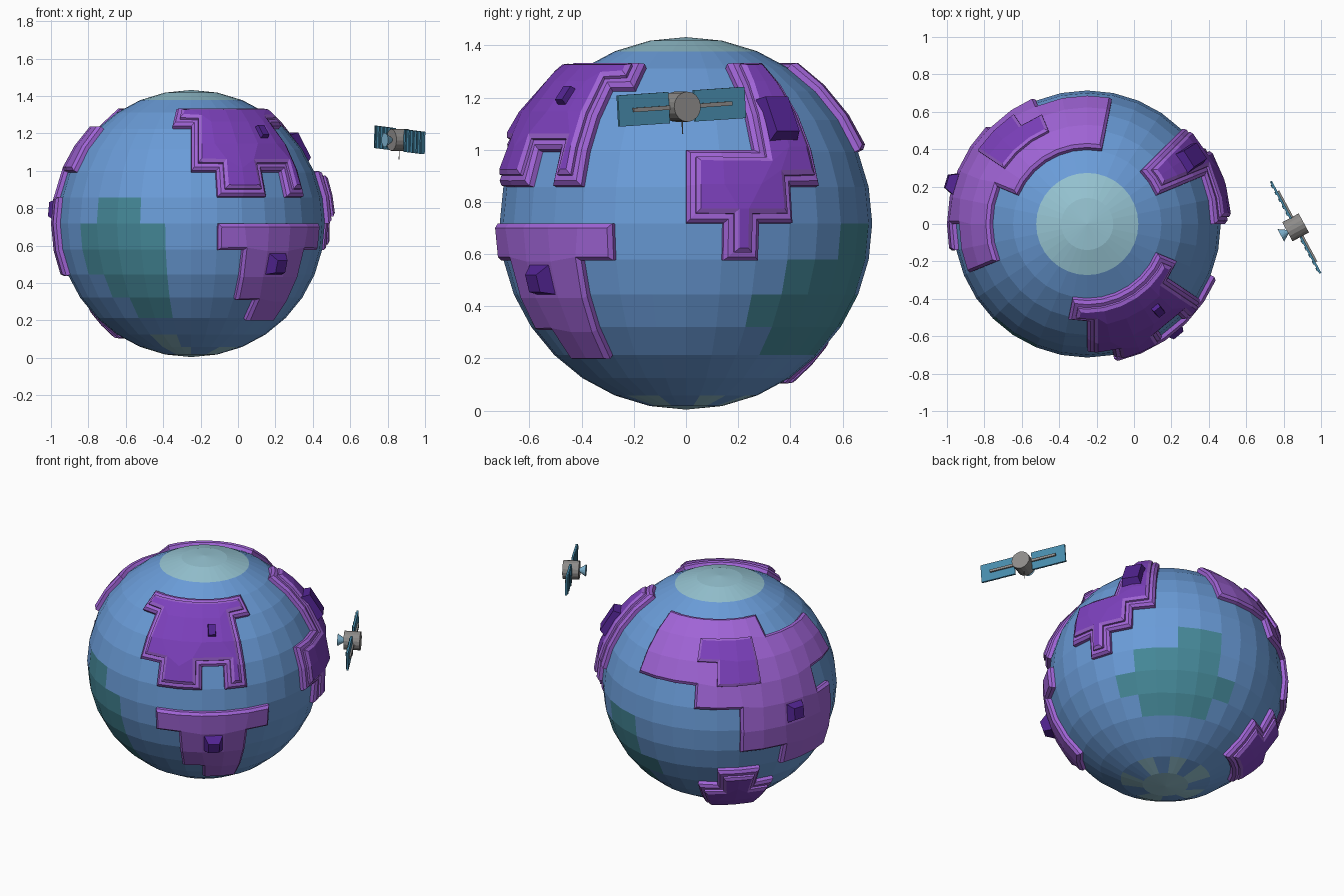
import bpy, bmesh, math
from mathutils import Matrix, Vector

if "Cube" in bpy.data.objects:
    bpy.data.objects.remove(bpy.data.objects["Cube"])

CENTER = Vector((-0.25, 0, 0.718))
R, LOW, HIGH = 0.714, 0.75, 0.772
STEP = math.pi / 16          # 32 segments, 16 rings


def material(name, r, g, b):
    m = bpy.data.materials.new(name)
    lin = [((c / 255 + 0.055) / 1.055) ** 2.4 for c in (r, g, b)]
    m.diffuse_color = (*lin, 1)
    m.use_nodes = True
    m.node_tree.nodes["Principled BSDF"].inputs["Base Color"].default_value = m.diffuse_color
    return m


OCEAN = material("ocean_blue", 106, 156, 216)
SHOAL = material("shoal_teal", 70, 138, 154)
ICE = material("ice_pale", 150, 196, 210)
LAND = material("land_purple", 160, 100, 214)
HILL = material("highland_purple", 124, 64, 188)
PEAK = material("peak_purple", 82, 36, 146)
GREY = material("metal_grey", 142, 140, 138)
PANEL = material("panel_blue", 72, 140, 172)
DISH = material("dish_blue", 130, 185, 215)


def finish(name, bm, mats, location=CENTER):
    me = bpy.data.meshes.new(name)
    bm.to_mesh(me)
    bm.free()
    for m in mats:
        me.materials.append(m)
    ob = bpy.data.objects.new(name, me)
    ob.location = location
    bpy.context.collection.objects.link(ob)
    return ob


def cells(rows):
    """rows: {ring: [(first, last), ...]} -> set of (ring, segment)"""
    return {(i, j % 32) for i, spans in rows.items()
            for a, b in spans for j in range(a, b + 1)}


def point(k, j, r):
    t, p = k * STEP, j * STEP
    return Vector((math.sin(t) * math.cos(p), math.sin(t) * math.sin(p), math.cos(t))) * r


def patch(cell_set, r):
    """Quads of the globe grid; returns bmesh and {cell: face}"""
    bm, verts, faces = bmesh.new(), {}, {}

    def vert(k, j):
        key = (k, 0 if k in (0, 16) else j % 32)
        if key not in verts:
            verts[key] = bm.verts.new(point(*key, r))
        return verts[key]
    for i, j in sorted(cell_set):
        ring = [vert(i, j), vert(i + 1, j), vert(i + 1, j + 1), vert(i, j + 1)]
        faces[i, j] = bm.faces.new(list(dict.fromkeys(ring)))
    bm.normal_update()
    return bm, faces


def terrace(name, rows, start, steps, top):
    """Raise a patch in steps of (inset, radius); rims are land coloured"""
    bm, faces = patch(cells(rows), start)
    inner = list(faces.values())
    for inset, radius in steps:
        bmesh.ops.inset_region(bm, faces=inner, thickness=inset, depth=0,
                               use_boundary=True, use_even_offset=True)
        for v in {v for f in inner for v in f.verts}:
            v.co = v.co.normalized() * radius
        bm.normal_update()
    for f in inner:
        f.material_index = top
    finish(name, bm, [LAND, HILL])


# Globe with ice caps and flat shoals
front_shoal = {7: [(20, 21)], 8: [(19, 22)], 9: [(19, 22)], 10: [(20, 22)], 11: [(21, 22)]}
back_shoal = {8: [(5, 6)], 9: [(3, 6)], 10: [(2, 7)], 11: [(3, 6)]}
south_ice = {13: [(21, 22)], 14: [(1, 2), (5, 6), (9, 11), (15, 17), (21, 23), (27, 29)], 15: [(0, 31)]}
shoals = cells(front_shoal) | cells(back_shoal)
ice = cells(south_ice) | cells({0: [(0, 31)], 1: [(0, 31)]})
bm, faces = patch(cells({i: [(0, 31)] for i in range(16)}), R)
for c, f in faces.items():
    f.material_index = 1 if c in shoals else 2 if c in ice else 0
finish("globe", bm, [OCEAN, SHOAL, ICE])

# Raised continents
low_steps = [(0.001, LOW - 0.014), (0.016, LOW)]
high_steps = low_steps + [(0.02, LOW), (0.001, HIGH - 0.01), (0.018, HIGH)]
terrace("front_continent", {3: [(23, 29)], 4: [(24, 28)], 5: [(24, 28)], 6: [(25, 26), (28, 28)]},
        R, high_steps, 1)
terrace("right_continent", {3: [(2, 3)], 4: [(2, 3)], 5: [(2, 3)], 6: [(0, 3)],
                            7: [(0, 2)], 8: [(1, 1)]}, R, high_steps, 1)
terrace("south_continent", {10: [(11, 12)], 11: [(10, 13)], 12: [(10, 13)]}, R, high_steps, 1)
terrace("lower_front_continent", {8: [(25, 29)], 9: [(26, 28)], 10: [(26, 28)], 11: [(27, 28)]},
        R, low_steps, 0)
terrace("back_continent", {3: [(7, 13)], 4: [(7, 17)], 5: [(7, 17)], 6: [(10, 15)],
                           7: [(12, 16)], 8: [(12, 16)], 9: [(14, 16)]}, R, low_steps, 0)
terrace("back_highland", {4: [(10, 12)], 5: [(11, 12)]}, LOW - 0.002,
        [(0.001, HIGH - 0.008), (0.016, HIGH)], 1)


# Peaks: tapered blocks standing on the continents
def peak(name, ring, seg, width, height, taper, r0, r1):
    n = point(ring, seg, 1)
    east = Vector((0, 0, 1)).cross(n).normalized()
    north = n.cross(east)
    bm = bmesh.new()
    bmesh.ops.create_cube(bm, size=1)
    for v in bm.verts:
        s = 1 if v.co.z < 0 else taper
        r = r0 if v.co.z < 0 else r1
        v.co = east * v.co.x * width * s + north * v.co.y * height * s + n * r
    finish(name, bm, [PEAK])


peak("front_peak", 4.5, 27.5, 0.05, 0.08, 0.85, 0.755, 0.79)
peak("right_peak", 5.2, 2.9, 0.125, 0.19, 0.82, 0.75, 0.805)
peak("lower_front_peak", 9.5, 27.5, 0.12, 0.125, 0.55, 0.735, 0.795)
peak("back_peak", 7.5, 14.5, 0.12, 0.125, 0.6, 0.735, 0.79)

# Satellite: local x = panel direction, y = up, z = away from the globe
SAT = Vector((0.864, -0.018, 1.165))
away = Vector((0.88, 0.475, 0)).normalized()
side = Vector((0.473, -0.878, -0.06)).normalized()
up = away.cross(side).normalized()
AXES = Matrix((side, up, away)).transposed().to_4x4()


def sat_tube(name, r1, r2, depth, offset, mat, sides=16, rot=Matrix()):
    bm = bmesh.new()
    bmesh.ops.create_cone(bm, cap_ends=True, segments=sides, radius1=r1, radius2=r2, depth=depth,
                          matrix=AXES @ Matrix.Translation(offset) @ rot)
    finish(name, bm, [mat], SAT)


def sat_box(name, size, offset, mat):
    bm = bmesh.new()
    bmesh.ops.create_cube(bm, size=1, matrix=AXES @ Matrix.Translation(offset)
                          @ Matrix.Diagonal((*size, 1)))
    finish(name, bm, [mat], SAT)


sat_tube("satellite_body", 0.058, 0.058, 0.1, (0, 0, 0), GREY)
sat_tube("satellite_dish", 0.038, 0.012, 0.04, (0, 0, -0.07), DISH)
upright = Matrix.Rotation(-math.pi / 2, 4, 'X')
sat_tube("satellite_antenna", 0.003, 0.002, 0.06, (0, 0.075, 0), GREY, 6, upright)
for s, label in ((-1, "left"), (1, "right")):
    sat_box(label + "_panel", (0.22, 0.12, 0.012), (s * 0.166, 0, 0), PANEL)
    sat_box(label + "_panel_rod", (0.17, 0.016, 0.012), (s * 0.13, 0, 0.01), GREY)
    # Raised slats on the globe-facing side
    for i in range(5):
        sat_box(f"{label}_panel_slat_{i + 1}", (0.012, 0.116, 0.006),
                (s * (0.085 + i * 0.042), 0, -0.008), PANEL)
